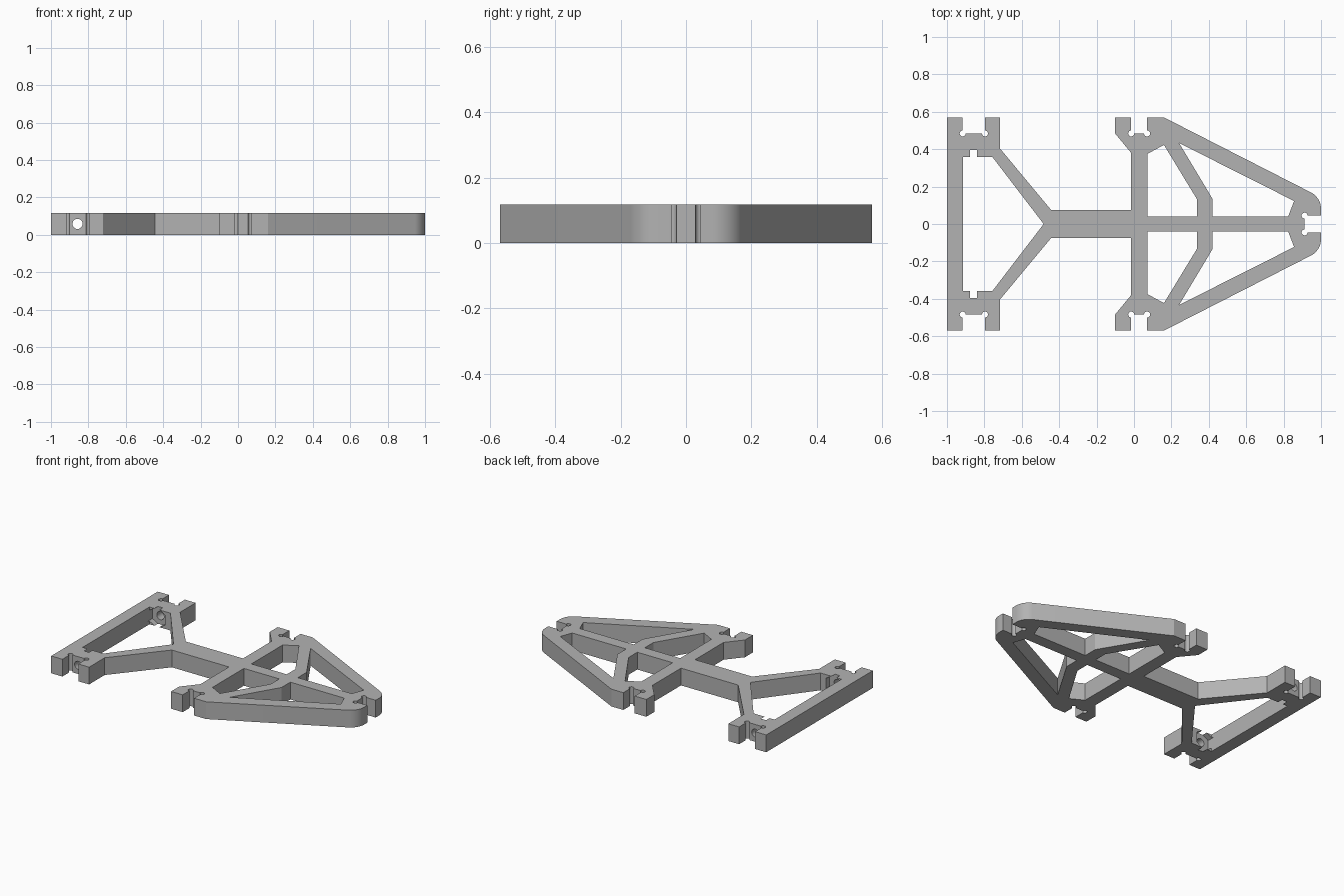
import bpy, bmesh, math
from mathutils import Matrix

THICK = 0.117
RELIEF = 0.016

cube = bpy.data.objects.get("Cube")
if cube:
    bpy.data.objects.remove(cube)

mat = bpy.data.materials.new("plain grey")
mat.use_nodes = True
grey = (0.45, 0.45, 0.45, 1)
mat.diffuse_color = grey
mat.node_tree.nodes["Principled BSDF"].inputs["Base Color"].default_value = grey


def arc(x, y, r, start, end, steps=14):
    angles = [math.radians(start + (end - start) * i / steps) for i in range(steps + 1)]
    return [(x + r * math.cos(a), y + r * math.sin(a)) for a in angles]


def flip(points):
    return [(x, -y) for x, y in reversed(points)]


def slot(x0, x1, top=0.57, floor=0.484):
    # open clamp slot with round relief at both inner corners
    return ([(x0, top)] + arc(x0, floor, RELIEF, 90, 360)
            + arc(x1, floor, RELIEF, 180, 450) + [(x1, top)])


# Outer contour of the +y half, then mirrored
half = [(-1, 0.57)] + slot(-0.916, -0.797)
half += [(-0.716, 0.57), (-0.716, 0.403), (-0.443, 0.075), (-0.015, 0.075),
         (-0.015, 0.38), (-0.102, 0.485), (-0.102, 0.57)]
half += slot(-0.015, 0.07) + [(0.16, 0.57)]
half += arc(0.9, 0.08, 0.1, 63, 0) + [(1, 0.045)]
half += arc(0.912, 0.045, RELIEF, 0, 270)
outer = half + flip(half)

# Openings in the frame
rear = [(-0.914, 0.358), (-0.757, 0.358), (-0.483, 0)]
rear_window = rear + flip(rear[:2])
brace_window = [(0.072, 0.04), (0.072, 0.375), (0.16, 0.423), (0.337, 0.132), (0.337, 0.04)]
nose_window = [(0.42, 0.04), (0.42, 0.134), (0.241, 0.433), (0.856, 0.123), (0.824, 0.04)]
loops = [outer, rear_window]
for window in (brace_window, nose_window):
    loops += [window, flip(window)]

# Fill the flat profile and give it thickness
curve = bpy.data.curves.new("frame_profile", "CURVE")
curve.dimensions = "2D"
curve.fill_mode = "BOTH"
curve.extrude = THICK / 2
for loop in loops:
    spline = curve.splines.new("POLY")
    spline.points.add(len(loop) - 1)
    for point, (x, y) in zip(spline.points, loop):
        point.co = (x, y, 0, 1)
    spline.use_cyclic_u = True
profile = bpy.data.objects.new("frame_profile", curve)
bpy.context.collection.objects.link(profile)
bpy.context.view_layer.update()
mesh = bpy.data.meshes.new_from_object(
    profile.evaluated_get(bpy.context.evaluated_depsgraph_get()))
bpy.data.objects.remove(profile)

bm = bmesh.new()
bm.from_mesh(mesh)
bmesh.ops.remove_doubles(bm, verts=bm.verts, dist=0.0002)
bmesh.ops.translate(bm, verts=bm.verts, vec=(0, 0, THICK / 2))
bmesh.ops.recalc_face_normals(bm, faces=bm.faces)
bm.to_mesh(mesh)
bm.free()
mesh.materials.clear()
mesh.materials.append(mat)
frame = bpy.data.objects.new("chassis_frame", mesh)
bpy.context.collection.objects.link(frame)


def cut(name, sides, radius, y0, y1):
    # prism along y, one corner pointing up, cut out of the frame
    b = bmesh.new()
    bmesh.ops.create_cone(b, cap_ends=True, segments=sides, radius1=radius,
                          radius2=radius, depth=y1 - y0)
    bmesh.ops.rotate(b, verts=b.verts, matrix=Matrix.Rotation(math.pi / 2, 3, "X"))
    bmesh.ops.translate(b, verts=b.verts, vec=(-0.858, (y0 + y1) / 2, THICK / 2))
    m = bpy.data.meshes.new(name)
    b.to_mesh(m)
    b.free()
    m.materials.append(mat)
    cutter = bpy.data.objects.new(name, m)
    bpy.context.collection.objects.link(cutter)
    cutter.hide_render = True
    cutter.hide_viewport = True
    cutter.display_type = "WIRE"
    mod = frame.modifiers.new(name, "BOOLEAN")
    mod.operation = "DIFFERENCE"
    mod.solver = "EXACT"
    mod.object = cutter


# Bolt holes and hexagonal nut pockets in the rear clamps
for side, label in ((1, "back"), (-1, "front")):
    lo, hi = sorted((side * 0.33, side * 0.53))
    cut(label + "_bolt_hole", 24, 0.027, lo, hi)
    lo, hi = sorted((side * 0.345, side * 0.395))
    cut(label + "_nut_pocket", 6, 0.069, lo, hi)

# Smooth the rounded nose and reliefs, keep edges sharp
bpy.ops.object.select_all(action="DESELECT")
frame.select_set(True)
bpy.context.view_layer.objects.active = frame
bpy.ops.object.shade_smooth_by_angle(angle=math.radians(25))
